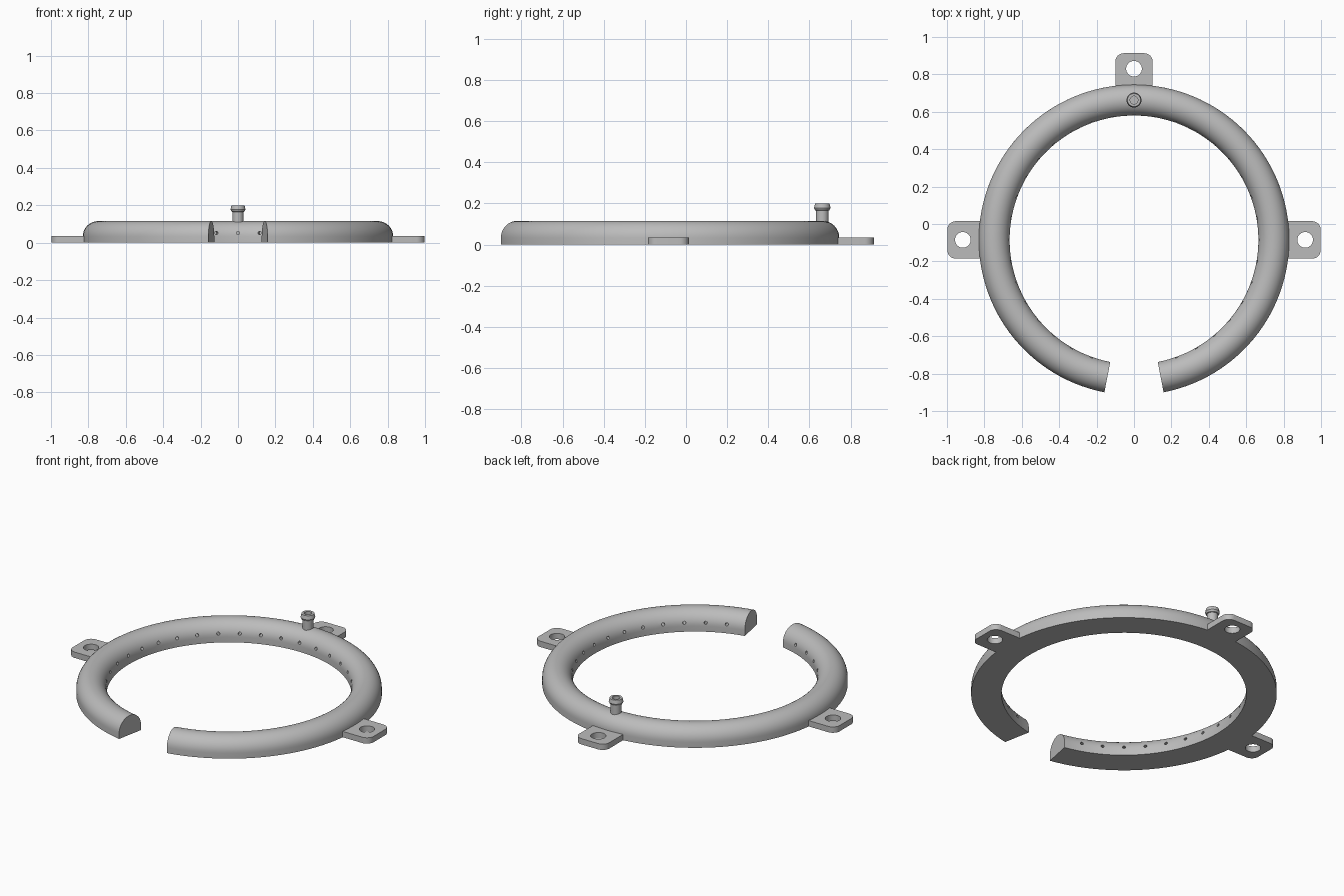
import bpy, bmesh
from math import sin, cos, pi, radians
from mathutils import Matrix, Vector

default = bpy.data.objects.get("Cube")
if default:
    bpy.data.objects.remove(default, do_unlink=True)

CENTRE = Vector((0, -0.085, 0))
INNER, OUTER = 0.665, 0.83
MID, TUBE = (INNER + OUTER) / 2, (OUTER - INNER) / 2
WALL = 0.033          # straight wall below the rounded top
HALF_GAP = 11         # degrees each side of the front

grey = bpy.data.materials.new("plain grey")
grey.use_nodes = True
colour = (0.5, 0.5, 0.5, 1)
grey.diffuse_color = colour
grey.node_tree.nodes["Principled BSDF"].inputs["Base Color"].default_value = colour


def make(name, bm):
    bmesh.ops.recalc_face_normals(bm, faces=bm.faces)
    mesh = bpy.data.meshes.new(name)
    bm.to_mesh(mesh)
    bm.free()
    mesh.materials.append(grey)
    obj = bpy.data.objects.new(name, mesh)
    bpy.context.collection.objects.link(obj)
    return obj


def activate(obj):
    bpy.ops.object.select_all(action='DESELECT')
    obj.select_set(True)
    bpy.context.view_layer.objects.active = obj


def cut(obj, cutter):
    cutter.hide_render = True
    mod = obj.modifiers.new("cut", 'BOOLEAN')
    mod.operation, mod.solver, mod.object = 'DIFFERENCE', 'EXACT', cutter
    activate(obj)
    bpy.ops.object.modifier_apply(modifier=mod.name)
    bpy.data.objects.remove(cutter, do_unlink=True)


def smooth(obj):
    activate(obj)
    bpy.ops.object.shade_smooth_by_angle(angle=radians(30))


def cylinder(bm, radius, depth, matrix, sides):
    bmesh.ops.create_cone(bm, cap_ends=True, segments=sides, radius1=radius,
                          radius2=radius, depth=depth, matrix=matrix)


# Open ring: D-shaped section swept around the centre
section = [(OUTER, 0)]
section += [(MID + TUBE * cos(pi * i / 20), WALL + TUBE * sin(pi * i / 20)) for i in range(21)]
section += [(INNER, 0)]
steps = 120
bm = bmesh.new()
loops = []
for s in range(steps + 1):
    a = radians(-90 + HALF_GAP + (360 - 2 * HALF_GAP) * s / steps)
    loops.append([bm.verts.new(CENTRE + Vector((r * cos(a), r * sin(a), z))) for r, z in section])
for one, two in zip(loops, loops[1:]):
    for i in range(len(section)):
        j = (i + 1) % len(section)
        bm.faces.new((one[i], one[j], two[j], two[i]))
bm.faces.new(loops[0])
bm.faces.new(loops[-1])
ring = make("ring", bm)

# Row of small outlets along the inner wall
bm = bmesh.new()
for degrees in range(-70, 251, 10):
    place = (Matrix.Translation(CENTRE) @ Matrix.Rotation(radians(degrees), 4, 'Z')
             @ Matrix.Translation((INNER + 0.015, 0, 0.052)) @ Matrix.Rotation(pi / 2, 4, 'Y'))
    cylinder(bm, 0.009, 0.06, place, 12)
cut(ring, make("outlet_cutter", bm))
smooth(ring)


# Mounting tabs with rounded outer corners and a screw hole
def tab(name, degrees):
    place = Matrix.Translation(CENTRE) @ Matrix.Rotation(radians(degrees), 4, 'Z')
    start, end, half, corner = 0.8, 0.998, 0.1, 0.045
    outline = [(start, -half)]
    for side in (-1, 1):
        for i in range(9):
            a = pi / 2 * (i / 8 + (side - 1) / 2)
            outline.append((end - corner + corner * cos(a),
                            side * (half - corner) + corner * sin(a)))
    outline.append((start, half))
    bm = bmesh.new()
    base = bm.faces.new([bm.verts.new(place @ Vector((x, y, 0))) for x, y in outline])
    top = bmesh.ops.extrude_face_region(bm, geom=[base])["geom"]
    bmesh.ops.translate(bm, vec=(0, 0, 0.035),
                        verts=[v for v in top if isinstance(v, bmesh.types.BMVert)])
    obj = make(name, bm)
    bm = bmesh.new()
    cylinder(bm, 0.042, 0.2, place @ Matrix.Translation((0.915, 0, 0)), 32)
    cut(obj, make("screw_cutter", bm))
    smooth(obj)


for name, degrees in (("left_tab", 0), ("back_tab", 90), ("right_tab", 180)):
    tab(name, degrees)

# Barbed hose inlet, lathed
profile = [(0.03, 0.09), (0.03, 0.165), (0.035, 0.167), (0.04, 0.178), (0.035, 0.2),
           (0.021, 0.2), (0.021, 0.12), (0, 0.12)]
bm = bmesh.new()
verts = [bm.verts.new((r, 0, z)) for r, z in profile]
edges = [bm.edges.new(pair) for pair in zip(verts, verts[1:])]
bmesh.ops.spin(bm, geom=verts + edges, cent=(0, 0, 0), axis=(0, 0, 1),
               angle=2 * pi, steps=32)
bmesh.ops.remove_doubles(bm, verts=bm.verts, dist=0.0005)
bmesh.ops.translate(bm, vec=CENTRE + Vector((0, MID, 0)), verts=bm.verts)
smooth(make("hose_inlet", bm))
